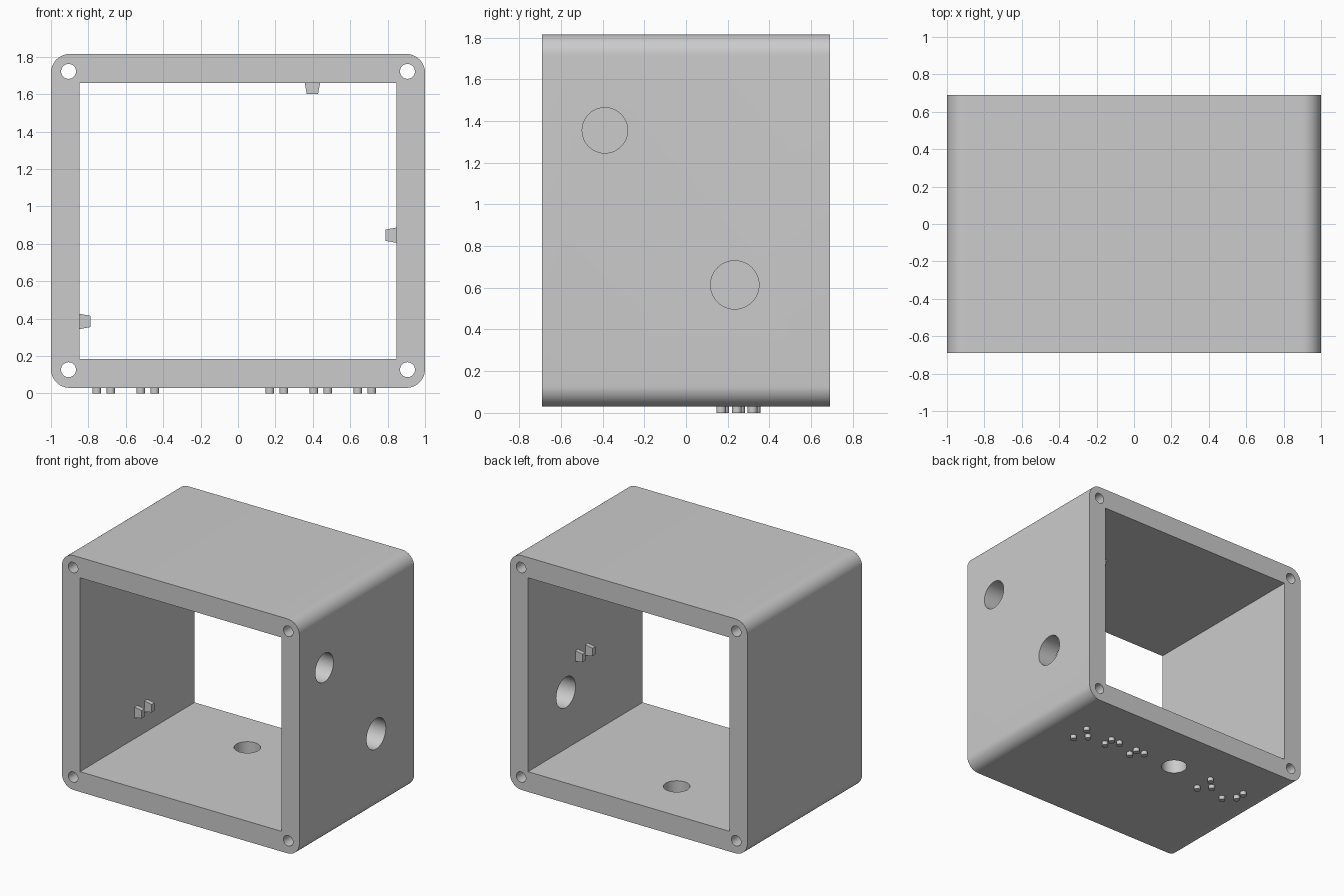
import bpy, bmesh
from math import radians
from mathutils import Matrix, Vector

cube = bpy.data.objects.get("Cube")
if cube:
    bpy.data.objects.remove(cube, do_unlink=True)

grey = bpy.data.materials.new("plain_grey")
grey.use_nodes = True
grey.diffuse_color = (0.6, 0.6, 0.6, 1)
bsdf = next(n for n in grey.node_tree.nodes if n.type == 'BSDF_PRINCIPLED')
bsdf.inputs["Base Color"].default_value = (0.6, 0.6, 0.6, 1)

DEPTH = 0.69                  # half depth in y
BOTTOM, TOP = 0.03, 1.815     # outer shell
FLOOR, CEILING = 0.184, 1.66  # opening
WALL = 0.848                  # inner side walls


def make(name, bm):
    bmesh.ops.recalc_face_normals(bm, faces=bm.faces[:])
    mesh = bpy.data.meshes.new(name)
    bm.to_mesh(mesh)
    bm.free()
    mesh.materials.append(grey)
    obj = bpy.data.objects.new(name, mesh)
    bpy.context.collection.objects.link(obj)
    return obj


def box(name, low, high, radius=0):
    """Box between two corners, optionally with its y-running edges rounded."""
    low, high = Vector(low), Vector(high)
    bm = bmesh.new()
    bmesh.ops.create_cube(bm, size=1)
    bmesh.ops.scale(bm, vec=high - low, verts=bm.verts)
    bmesh.ops.translate(bm, vec=(low + high) / 2, verts=bm.verts)
    if radius:
        edges = [e for e in bm.edges
                 if abs(e.verts[0].co.y - e.verts[1].co.y) > 0.1]
        bmesh.ops.bevel(bm, geom=edges, offset=radius, segments=12,
                        profile=0.5, affect='EDGES')
    return make(name, bm)


def cylinder(name, centre, radius, length, axis, sides=48):
    turn = {'X': Matrix.Rotation(radians(90), 4, 'Y'),
            'Y': Matrix.Rotation(radians(90), 4, 'X'),
            'Z': Matrix.Identity(4)}[axis]
    bm = bmesh.new()
    bmesh.ops.create_cone(bm, cap_ends=True, segments=sides, radius1=radius,
                          radius2=radius, depth=length,
                          matrix=Matrix.Translation(centre) @ turn)
    return make(name, bm)


def smooth(obj):
    bpy.ops.object.select_all(action='DESELECT')
    obj.select_set(True)
    bpy.context.view_layer.objects.active = obj
    bpy.ops.object.shade_smooth_by_angle(angle=radians(30))


def cut(target, cutter):
    cutter.hide_render = True
    mod = target.modifiers.new("cut", 'BOOLEAN')
    mod.operation = 'DIFFERENCE'
    mod.solver = 'EXACT'
    mod.object = cutter
    bpy.context.view_layer.objects.active = target
    bpy.ops.object.modifier_apply(modifier=mod.name)
    bpy.data.objects.remove(cutter, do_unlink=True)


# Rounded shell, open from front to back
shell = box("housing_shell", (-1, -DEPTH, BOTTOM), (1, DEPTH, TOP), 0.1)
cut(shell, box("opening_cutter", (-WALL, -1, FLOOR), (WALL, 1, CEILING)))

# Screw holes through the four corners
for x in (-0.906, 0.906):
    for z in (0.127, 1.722):
        cut(shell, cylinder("screw_cutter", (x, 0, z), 0.04, 2, 'Y', 32))

# Cable holes: two in the left wall, one in the floor
cut(shell, cylinder("side_cutter", (0.92, -0.389, 1.355), 0.109, 0.4, 'X'))
cut(shell, cylinder("side_cutter", (0.92, 0.234, 0.614), 0.116, 0.4, 'X'))
cut(shell, cylinder("floor_cutter", (-0.13, 0.298, 0.1), 0.092, 0.4, 'Z'))
smooth(shell)


# Pairs of tapered tabs on the inner walls
def tab(name, base, inward, y):
    base, inward = Vector(base), Vector(inward)
    along = Vector((inward.z, 0, inward.x))
    bm = bmesh.new()
    outline = [(-0.005, -0.042), (-0.005, 0.042), (0.06, 0.03), (0.06, -0.03)]
    face = bm.faces.new([bm.verts.new(base + inward * d + along * w
                                      + Vector((0, y, 0)))
                         for d, w in outline])
    side = bmesh.ops.extrude_face_region(bm, geom=[face])
    bmesh.ops.translate(bm, vec=(0, 0.034, 0),
                        verts=[v for v in side["geom"]
                               if isinstance(v, bmesh.types.BMVert)])
    make(name, bm)


for place, base, inward in (("right", (-WALL, 0, 0.385), (1, 0, 0)),
                            ("left", (WALL, 0, 0.846), (-1, 0, 0)),
                            ("top", (0.398, 0, CEILING), (0, 0, -1))):
    for end, y in (("front", -0.034), ("back", 0.086)):
        tab(f"{place}_{end}_tab", base, inward, y)

# Raised dots under the base: x of the cell's left column, y of its middle
# row, then (column, row) steps
PITCH = 0.075
cells = [(-0.755, 0.259, [(0, 1), (0, 0), (1, -1)]),
         (-0.52, 0.259, [(1, 1), (0, 0), (1, -1)]),
         (0.17, 0.244, [(1, 1), (0, 1), (1, 0)]),
         (0.405, 0.244, [(1, 1), (0, 1), (1, 0)]),
         (0.64, 0.244, [(1, 1), (0, 0), (1, -1)])]
for x, y, dots in cells:
    for column, row in dots:
        centre = (x + column * PITCH, y + row * PITCH, 0.02)
        smooth(cylinder("base_dot", centre, 0.023, 0.04, 'Z', 24))
